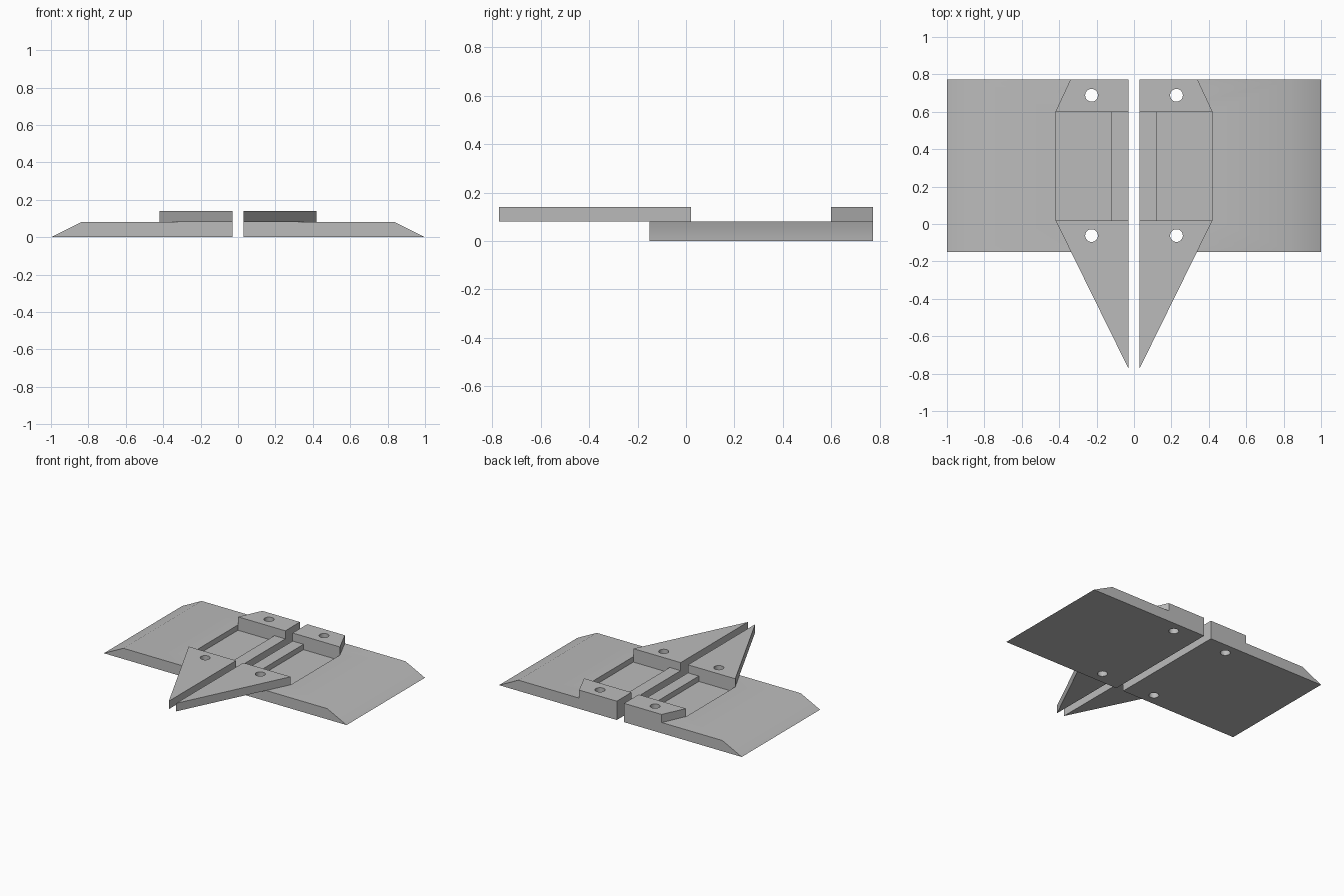
import bpy
import bmesh
from mathutils import Vector

if "Cube" in bpy.data.objects:
    bpy.data.objects.remove(bpy.data.objects["Cube"], do_unlink=True)

GAP, BACK, FRONT = 0.03, 0.772, -0.15      # inner edge, rear edge, plate front edge
PLATE_TOP, BLOCK_TOP, FLOOR = 0.08, 0.14, 0.04
POCKET_FRONT, POCKET_BACK, POCKET_SIDE = 0.02, 0.6, 0.42

grey = bpy.data.materials.new("plain grey")
grey.use_nodes = True
colour = (0.5, 0.5, 0.5, 1)
grey.diffuse_color = colour
grey.node_tree.nodes["Principled BSDF"].inputs["Base Color"].default_value = colour


def prism(name, points, sweep):
    """Closed solid: a flat outline swept along a vector."""
    bm = bmesh.new()
    face = bm.faces.new([bm.verts.new(p) for p in points])
    swept = bmesh.ops.extrude_face_region(bm, geom=[face])["geom"]
    bmesh.ops.translate(bm, vec=Vector(sweep),
                        verts=[g for g in swept if isinstance(g, bmesh.types.BMVert)])
    bmesh.ops.recalc_face_normals(bm, faces=bm.faces)
    mesh = bpy.data.meshes.new(name)
    bm.to_mesh(mesh)
    bm.free()
    obj = bpy.data.objects.new(name, mesh)
    bpy.context.collection.objects.link(obj)
    mesh.materials.append(grey)
    return obj


def block(name, outline, low, high):
    return prism(name, [(x, y, low) for x, y in outline], (0, 0, high - low))


def bolt_cutter(name, y):
    bpy.ops.mesh.primitive_cylinder_add(vertices=32, radius=0.034, depth=1, location=(0.227, y, 0))
    obj = bpy.context.object
    obj.name = name
    obj.data.materials.append(grey)
    return obj


def finish(obj, cutters):
    """Cut, mirror to the other side, then shade."""
    bpy.ops.object.select_all(action="DESELECT")
    bpy.context.view_layer.objects.active = obj
    obj.select_set(True)
    for cutter in cutters:
        mod = obj.modifiers.new("cut", "BOOLEAN")
        mod.operation, mod.solver, mod.object = "DIFFERENCE", "EXACT", cutter
        bpy.ops.object.modifier_apply(modifier=mod.name)
    mod = obj.modifiers.new("mirror", "MIRROR")
    mod.use_mirror_merge = False
    bpy.ops.object.modifier_apply(modifier=mod.name)
    bpy.ops.object.shade_smooth_by_angle(angle=0.5236)


# Base plates with a sloped outer edge
plates = prism("base_plates",
               [(GAP, FRONT, 0), (1, FRONT, 0), (0.84, FRONT, PLATE_TOP), (GAP, FRONT, PLATE_TOP)],
               (0, BACK - FRONT, 0))

# Pointed front blocks and tapered rear blocks
nose = block("front_wedges",
             [(GAP, -BACK), (POCKET_SIDE, POCKET_FRONT), (GAP, POCKET_FRONT)],
             PLATE_TOP, BLOCK_TOP)
tail = block("rear_blocks",
             [(GAP, POCKET_BACK), (POCKET_SIDE, POCKET_BACK), (0.34, BACK), (GAP, BACK)],
             PLATE_TOP, BLOCK_TOP)

# Cutters for the pocket beside the centre rail and the bolt holes
pocket = block("pocket_cutter",
               [(0.12, POCKET_FRONT), (POCKET_SIDE, POCKET_FRONT),
                (POCKET_SIDE, POCKET_BACK), (0.12, POCKET_BACK)],
               FLOOR, 0.3)
front_hole = bolt_cutter("front_hole_cutter", -0.062)
rear_hole = bolt_cutter("rear_hole_cutter", 0.688)

finish(plates, [pocket, front_hole, rear_hole])
finish(nose, [front_hole])
finish(tail, [rear_hole])

for cutter in (pocket, front_hole, rear_hole):
    bpy.data.objects.remove(cutter, do_unlink=True)
